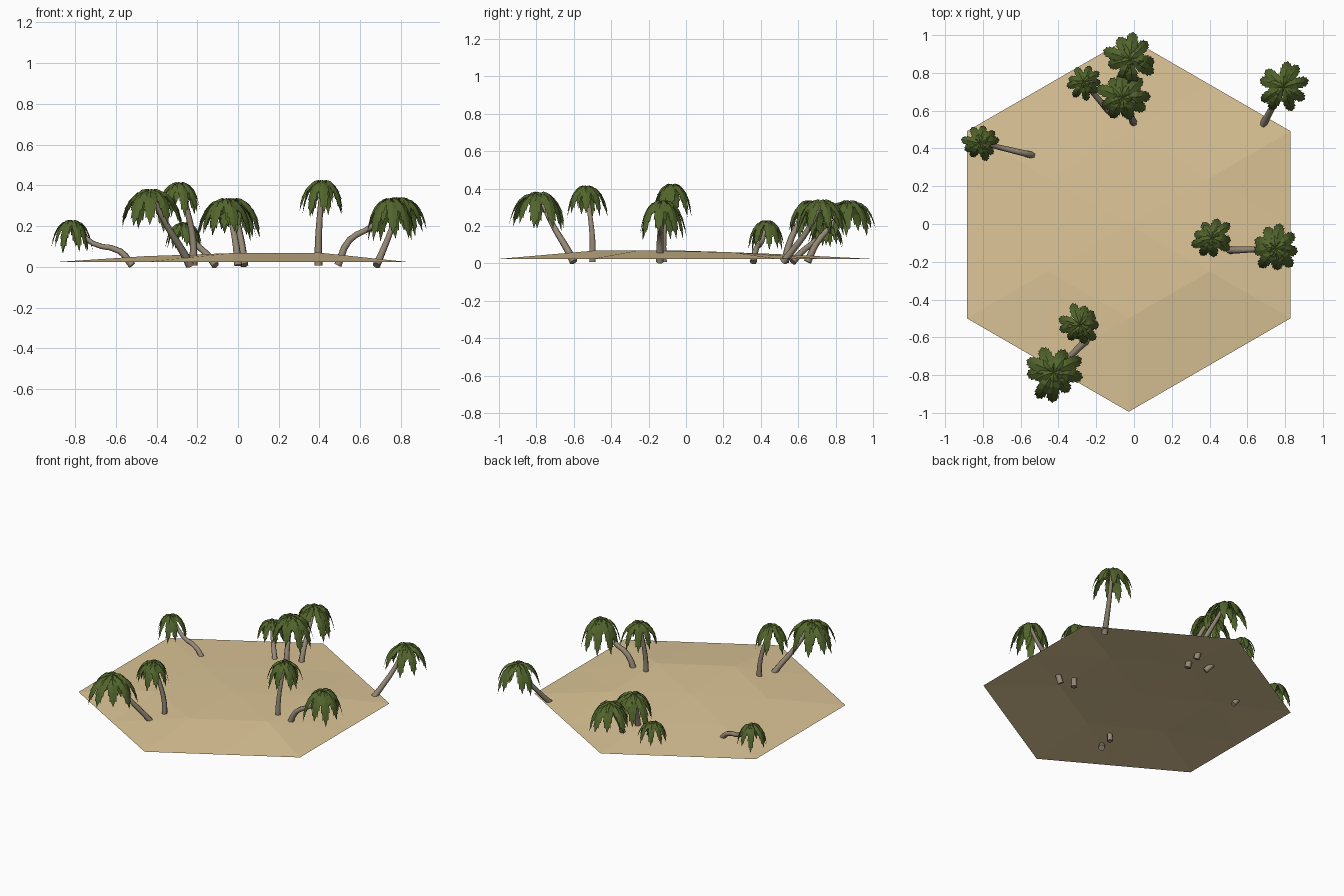
import bpy, bmesh, math, random
from mathutils import Vector

if "Cube" in bpy.data.objects:
    bpy.data.objects.remove(bpy.data.objects["Cube"])

random.seed(4)


def material(name, rgb):
    m = bpy.data.materials.new(name)
    m.diffuse_color = (*rgb, 1)
    m.use_nodes = True
    m.node_tree.nodes["Principled BSDF"].inputs["Base Color"].default_value = m.diffuse_color
    return m


SAND = material("sand", (0.72, 0.56, 0.31))
BARK = material("bark", (0.30, 0.25, 0.18))
LEAF = material("leaf", (0.085, 0.13, 0.025))


def finish(bm, name, mat):
    me = bpy.data.meshes.new(name)
    bm.to_mesh(me)
    bm.free()
    me.materials.append(mat)
    ob = bpy.data.objects.new(name, me)
    bpy.context.collection.objects.link(ob)
    return ob


# sand tile: low faceted mound, open below
def sand_tile():
    bm = bmesh.new()
    cx, cy, R, rim = -0.028, -0.004, 0.99, 0.025

    def ring_point(i, r, z):
        a = math.radians(30 + 60 * i)
        return bm.verts.new((cx + r * math.cos(a), cy + r * math.sin(a), z))

    mid = bm.verts.new((cx, cy, 0.068))
    inner = [ring_point(i, R / 2, z) for i, z in
             enumerate((0.06, 0.05, 0.05, 0.053, 0.068, 0.07))]
    outer = [ring_point(i, R, rim) for i in range(6)]
    half = []
    for i in range(6):
        co = (outer[i].co + outer[(i + 1) % 6].co) / 2
        half.append(bm.verts.new(co))
    for i in range(6):
        j = (i + 1) % 6
        bm.faces.new((mid, inner[i], inner[j]))
        bm.faces.new((inner[i], outer[i], half[i]))
        bm.faces.new((inner[i], half[i], inner[j]))
        bm.faces.new((inner[j], half[i], outer[j]))
    finish(bm, "sand_tile", SAND)


# trunk: tapered curved tube
def trunk(name, pts, r):
    cu = bpy.data.curves.new(name, 'CURVE')
    cu.dimensions = '3D'
    cu.bevel_depth = r
    cu.bevel_resolution = 1
    cu.resolution_u = 3
    cu.use_fill_caps = True
    sp = cu.splines.new('BEZIER')
    sp.bezier_points.add(len(pts) - 1)
    for i, (bp, co) in enumerate(zip(sp.bezier_points, pts)):
        bp.co = co
        bp.handle_left_type = bp.handle_right_type = 'AUTO'
        bp.radius = 1.15 - 0.5 * i / (len(pts) - 1)
    cu.materials.append(BARK)
    ob = bpy.data.objects.new(name, cu)
    bpy.context.collection.objects.link(ob)


# frond spine (radial, height) and jagged half widths
SPINE = [(0.0, -0.08), (0.25, 0.0), (0.48, -0.07), (0.68, -0.27),
         (0.83, -0.55), (0.93, -0.88), (1.0, -1.22)]
WIDTH = [0.03, 0.17, 0.27, 0.25, 0.22, 0.15, 0.0]


def frond(bm, top, ang, s, reach, drop):
    out = Vector((math.cos(ang), math.sin(ang), 0))
    side = Vector((-out.y, out.x, 0))
    spine = [top + s * (out * r * reach + Vector((0, 0, z * drop))) for r, z in SPINE]
    spv = [bm.verts.new(p) for p in spine]
    for sg in (1, -1):
        for i in range(len(SPINE) - 1):
            # each leaflet flares toward its lower end, then steps back in
            along = (spine[i + 1] - spine[i])
            a = spine[i] + sg * side * s * WIDTH[i] * 0.75
            b = spine[i + 1] + along * 0.25 + sg * side * s * WIDTH[i + 1]
            a.z -= 0.35 * s * WIDTH[i]
            b.z -= 0.5 * s * WIDTH[i + 1]
            va, vb = bm.verts.new(a), bm.verts.new(b)
            loop = (spv[i], va, vb, spv[i + 1])
            bm.faces.new(loop if sg < 0 else loop[::-1])


def crown(name, top, s, droop):
    bm = bmesh.new()
    start = random.uniform(0, 6.28)
    for k in range(9):
        a = start + math.tau * k / 9 + random.uniform(-0.15, 0.15)
        frond(bm, top, a, s, random.uniform(0.88, 1.12), droop * random.uniform(0.8, 1.08))
    # shorter, flatter upper fronds
    for k in range(5):
        a = start + 0.3 + math.tau * k / 5
        frond(bm, top + Vector((0, 0, 0.06 * s)), a, s * 0.72,
              random.uniform(0.8, 1.1), droop * random.uniform(0.6, 1.0))
    finish(bm, name, LEAF)


# base xy, crown xy, crown top z, crown radius, droop, bend (outward, height) fractions
PALMS = [
    ((-0.52, 0.36), (-0.815, 0.43), 0.225, 0.095, 1.2, ((0.2, 0.33), (0.66, 0.52))),
    ((-0.11, 0.57), (-0.265, 0.75), 0.215, 0.09, 1.2, ((0.25, 0.25), (0.7, 0.6))),
    ((0.03, 0.65), (-0.02, 0.87), 0.33, 0.135, 1.0, ((0.2, 0.3), (0.6, 0.65))),
    ((0.0, 0.53), (-0.06, 0.67), 0.33, 0.135, 1.1, ((0.15, 0.3), (0.5, 0.65))),
    ((0.68, 0.52), (0.79, 0.725), 0.335, 0.125, 1.15, ((0.25, 0.2), (0.65, 0.55))),
    ((0.395, -0.12), (0.415, -0.075), 0.42, 0.11, 1.15, ((0.0, 0.3), (0.4, 0.65))),
    ((0.49, -0.14), (0.75, -0.13), 0.33, 0.13, 1.15, ((0.22, 0.4), (0.65, 0.62))),
    ((-0.22, -0.50), (-0.285, -0.535), 0.41, 0.11, 1.1, ((0.0, 0.3), (0.4, 0.65))),
    ((-0.235, -0.6), (-0.425, -0.785), 0.375, 0.148, 1.0, ((0.2, 0.2), (0.6, 0.55))),
]

sand_tile()
for n, (base, head, z, s, droop, bends) in enumerate(PALMS, 1):
    b = Vector((*base, 0.008))
    t = Vector((*head, z - 0.08 * s))
    d = t - b
    pts = [b]
    for u, v in bends:
        pts.append(Vector((b.x + d.x * u, b.y + d.y * u, b.z + d.z * v)))
    pts.append(t)
    trunk(f"palm_trunk_{n}", pts, 0.013 + 0.04 * s)
    crown(f"palm_crown_{n}", Vector((*head, z)), s, droop)
